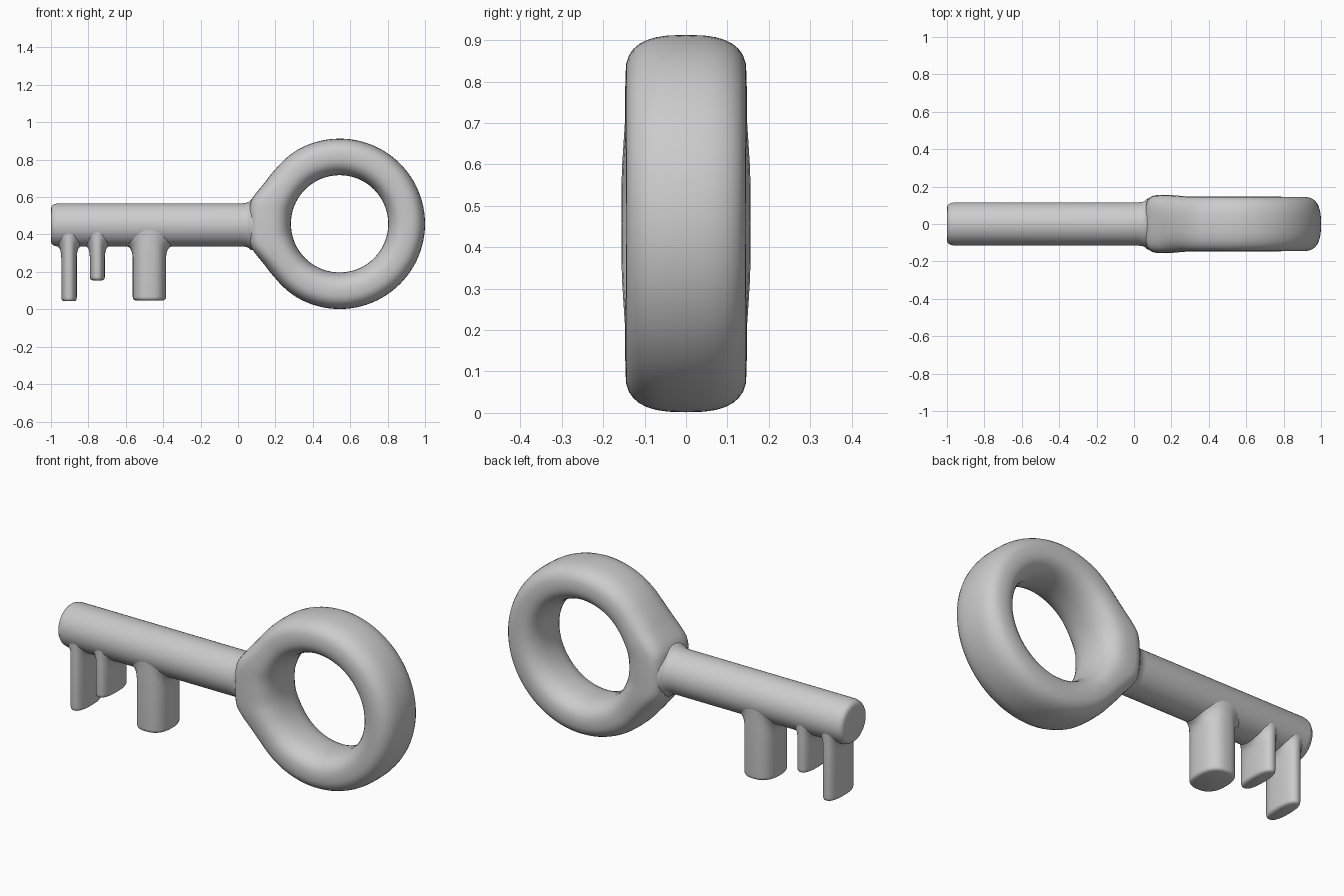
import bpy, bmesh
from math import sin, cos, pi, sqrt, copysign

if "Cube" in bpy.data.objects:
    bpy.data.objects.remove(bpy.data.objects["Cube"])


def loft(name, rings, closed=False):
    """Skin a list of equal-length point rings; cap the ends unless closed."""
    bm = bmesh.new()
    rows = [[bm.verts.new(p) for p in ring] for ring in rings]
    n = len(rows[0])
    pairs = list(zip(rows, rows[1:]))
    if closed:
        pairs.append((rows[-1], rows[0]))
    else:
        bm.faces.new(rows[0])
        bm.faces.new(rows[-1])
    for a, b in pairs:
        for i in range(n):
            j = (i + 1) % n
            bm.faces.new((a[i], a[j], b[j], b[i]))
    bmesh.ops.recalc_face_normals(bm, faces=bm.faces)
    mesh = bpy.data.meshes.new(name)
    bm.to_mesh(mesh)
    bm.free()
    obj = bpy.data.objects.new(name, mesh)
    bpy.context.collection.objects.link(obj)
    bpy.ops.object.select_all(action='DESELECT')
    obj.select_set(True)
    bpy.context.view_layer.objects.active = obj
    bpy.ops.object.shade_smooth_by_angle(angle=0.9)
    return obj


def spow(v, e):
    return copysign(abs(v) ** e, v)


def interp(table, x):
    for (x0, y0), (x1, y1) in zip(table, table[1:]):
        if x <= x1:
            return y0 + (y1 - y0) * (x - x0) / (x1 - x0)
    return table[-1][1]


# Bow: ring swept around y, swelling to a blunt collar where it meets the shaft
CX, CZ, INNER = 0.543, 0.457, 0.26
OUTER = [(0, 0.486), (7, 0.489), (14, 0.493), (20, 0.476), (28, 0.457),
         (40, 0.450), (60, 0.455), (180, 0.457)]
HALF_Y = [(0, 0.156), (20, 0.155), (45, 0.147), (180, 0.145)]
SQUARE = [(0, 4.0), (12, 4.0), (35, 2.7), (180, 2.7)]
rings = []
for k in range(96):
    a = 2 * pi * k / 96
    off = abs(180 - 360 * k / 96)
    outer, hy = interp(OUTER, off), interp(HALF_Y, off)
    mid, half = (outer + INNER) / 2, (outer - INNER) / 2
    ring = []
    for i in range(32):
        t = 2 * pi * i / 32
        n = interp(SQUARE, off) if cos(t) > 0 else 2.4
        r = mid + half * spow(cos(t), 2 / n)
        ring.append((CX + r * cos(a), hy * spow(sin(t), 2 / n), CZ + r * sin(a)))
    rings.append(ring)
loft("bow", rings, closed=True)

# Shaft: round bar with a softened tip and a small fillet into the bow
SZ, SR = 0.451, 0.115
profile = [(-1.0, 0.088), (-0.996, 0.101), (-0.985, 0.110), (-0.965, SR),
           (0.02, SR), (0.045, 0.118), (0.06, 0.125), (0.07, 0.135), (0.12, 0.135)]
loft("shaft", [[(x, r * cos(2 * pi * i / 48), SZ + r * sin(2 * pi * i / 48))
                for i in range(48)] for x, r in profile])


# Teeth: oval prongs with rounded tips and a flare following the shaft underside
def tooth(name, x0, x1, bottom, hy, flare):
    cx, hx = (x0 + x1) / 2, (x1 - x0) / 2

    def section(grow, grow_y, height):
        pts = []
        for i in range(40):
            t = 2 * pi * i / 40
            y = (hy + grow_y) * spow(sin(t), 0.8)
            pts.append((cx + (hx + grow) * spow(cos(t), 0.8), y, height(y)))
        return pts

    def under(d):
        return lambda y: SZ + d - sqrt(max(SR ** 2 - y * y, 0))

    rings = [section(-g, -g, lambda y, h=h: bottom + h)
             for g, h in ((0.014, 0), (0.005, 0.004), (0.001, 0.011), (0, 0.02))]
    rings += [section(flare * g, 0, under(d)) for g, d in
              ((0, -0.06), (0.1, -0.035), (0.3, -0.017), (0.6, -0.006),
               (1.0, 0.001), (1.0, 0.03))]
    loft(name, rings)


tooth("tip_tooth", -0.945, -0.862, 0.043, 0.106, 0.02)
tooth("short_tooth", -0.792, -0.712, 0.155, 0.108, 0.02)
tooth("wide_tooth", -0.563, -0.385, 0.048, 0.112, 0.03)
